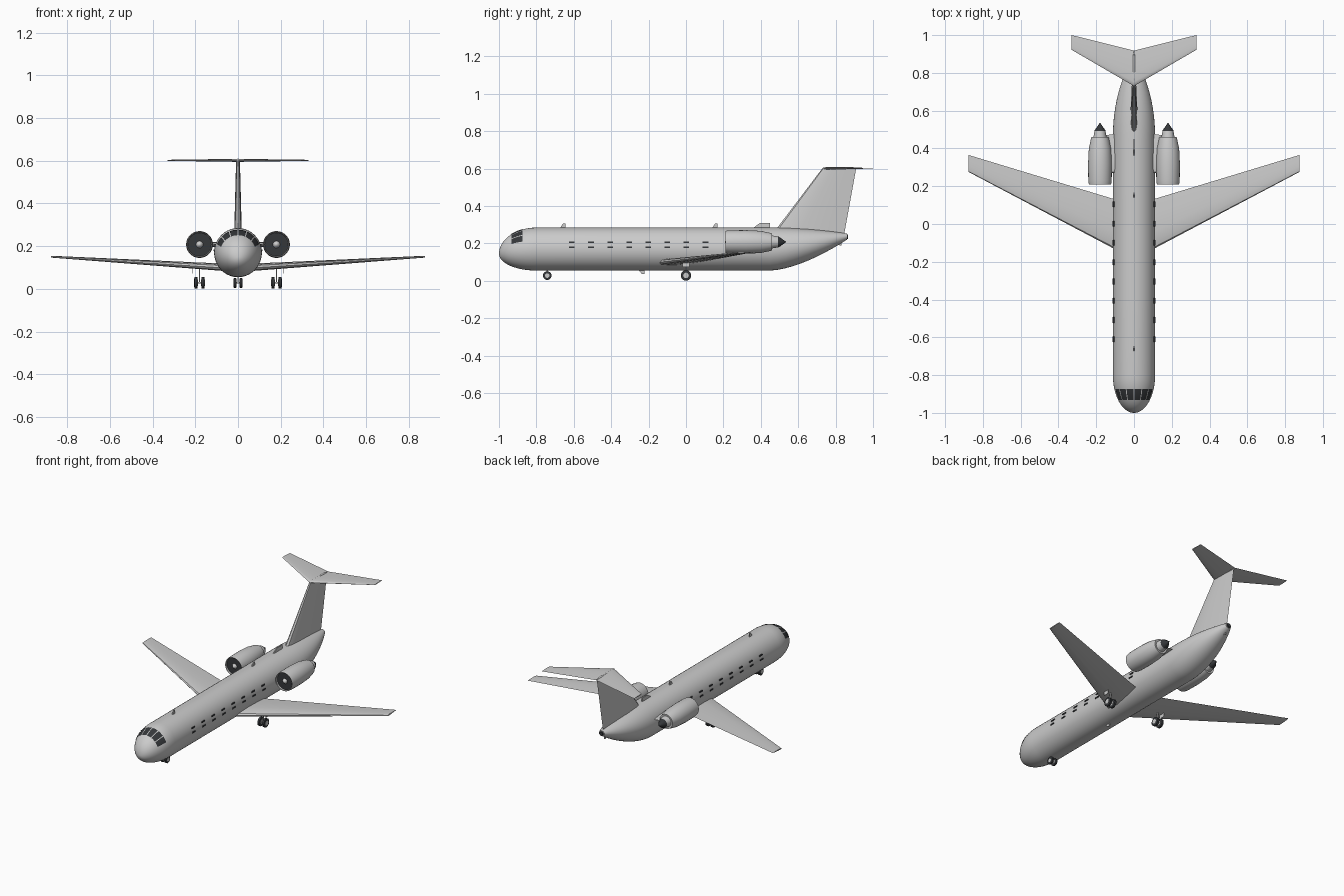
import bpy, bmesh, math
from mathutils import Vector

cube = bpy.data.objects.get("Cube")
if cube:
    bpy.data.objects.remove(cube, do_unlink=True)


def material(name, rgb):
    m = bpy.data.materials.new(name)
    m.use_nodes = True
    m.diffuse_color = (*rgb, 1)
    m.node_tree.nodes["Principled BSDF"].inputs["Base Color"].default_value = (*rgb, 1)
    return m


GREY = material("light grey paint", (0.6, 0.6, 0.6))
DARK = material("dark grey", (0.035, 0.038, 0.042))


def finish(name, bm, mat, smooth=True, angle=35):
    bmesh.ops.recalc_face_normals(bm, faces=bm.faces)
    mesh = bpy.data.meshes.new(name)
    bm.to_mesh(mesh)
    bm.free()
    mesh.materials.append(mat)
    ob = bpy.data.objects.new(name, mesh)
    bpy.context.collection.objects.link(ob)
    if smooth:
        bpy.ops.object.select_all(action='DESELECT')
        ob.select_set(True)
        bpy.context.view_layer.objects.active = ob
        bpy.ops.object.shade_smooth_by_angle(angle=math.radians(angle))
    return ob


def loft(name, rings, mat, caps=True):
    """Skin a list of closed rings of points."""
    bm = bmesh.new()
    loops = [[bm.verts.new(p) for p in ring] for ring in rings]
    n = len(loops[0])
    for a, b in zip(loops, loops[1:]):
        for i in range(n):
            j = (i + 1) % n
            bm.faces.new((a[i], a[j], b[j], b[i]))
    if caps:
        bm.faces.new(loops[0])
        bm.faces.new(loops[-1])
    return finish(name, bm, mat)


def lathe(name, centre, profile, mat, axis='Y', n=28, caps=True):
    """Round part about an axis; the profile lists (offset, radius)."""
    rings = []
    for d, r in profile:
        ring = []
        for i in range(n):
            a = math.tau * i / n
            c, s = r * math.cos(a), r * math.sin(a)
            p = (c, d, s) if axis == 'Y' else (d, c, s)
            ring.append(Vector(centre) + Vector(p))
        rings.append(ring)
    return loft(name, rings, mat, caps)


def box(name, centre, size, mat):
    bm = bmesh.new()
    bmesh.ops.create_cube(bm, size=1)
    for v in bm.verts:
        v.co = Vector(centre) + Vector([a * b for a, b in zip(v.co, size)])
    return finish(name, bm, mat, False)


def airfoil(lead, trail, thick, normal):
    """Closed aerofoil ring from leading to trailing edge."""
    shape = [(0, 0), (.03, .3), (.12, .46), (.35, .5), (.7, .28)]
    lead, trail, up = Vector(lead), Vector(trail), Vector(normal) * thick
    top = [lead.lerp(trail, t) + up * h for t, h in shape]
    low = [lead.lerp(trail, t) - up * h for t, h in shape[:0:-1]]
    return top + [trail] + low


def blade(name, y0, y1, z0, z1, sweep, mat=GREY):
    """Thin swept aerial on the centreline."""
    h = .003
    low = [(-h, y0, z0), (h, y0, z0), (h, y1, z0), (-h, y1, z0)]
    top = [(-h, y0 + sweep, z1), (h, y0 + sweep, z1), (h, y1, z1), (-h, y1, z1)]
    return loft(name, [low, top], mat)


# Fuselage: elliptical nose, straight cabin, upswept tail
def section(y):
    if y < -.8:
        t = (y + 1) / .2
        f = math.sqrt(max(0, 1 - (1 - t) ** 2))
        return .112 * f, .145 - .09 * f, .145 + .14 * f
    t = max(0, (y - .45) / .41)
    return .112 * (1 - .82 * t ** 2.2), .055 + .165 * t ** 1.6, .285 - .032 * t ** 2


def skin(y, a, lift=0):
    w, lo, hi = section(y)
    return ((w + lift) * math.sin(a), y, (lo + hi) / 2 + ((hi - lo) / 2 + lift) * math.cos(a))


stations = [-1 + .2 * (1 - math.cos(math.pi / 2 * (i + .3) / 12.3)) for i in range(13)]
stations += [-.4, 0, .45] + [.45 + .41 * i / 10 for i in range(1, 11)]
loft("fuselage", [[skin(y, math.tau * i / 40) for i in range(40)] for y in stations], GREY)
lathe("tail_exhaust", (0, .855, .236), [(-.01, .016), (.012, .012)], DARK)

# Cockpit panes following the nose skin
span = math.radians(138) / 6
for k in range(6):
    bm = bmesh.new()
    start = (k - 3) * span + .025
    grid = [[bm.verts.new(skin(-.933 + .06 * r / 4, start + (span - .05) * c / 4, .002))
             for c in range(5)] for r in range(5)]
    for r in range(4):
        for c in range(4):
            bm.faces.new((grid[r][c], grid[r][c + 1], grid[r + 1][c + 1], grid[r + 1][c]))
    finish(f"cockpit_pane_{k + 1}", bm, DARK)

# Tail fin and high tailplane
loft("tail_fin", [airfoil((0, .47, .26), (0, .845, .245), .036, (1, 0, 0)),
                  airfoil((0, .73, .603), (0, .91, .603), .018, (1, 0, 0))], GREY)
lathe("fin_top_fairing", (0, .73, .603), [(0, .001), (.03, .007), (.15, .007), (.185, .001)], GREY, n=12)

for s, side in ((1, "left"), (-1, "right")):
    loft(f"{side}_wing", [airfoil((s * .06, -.155, .098), (s * .06, .118, .108), .034, (0, 0, 1)),
                          airfoil((s * .875, .275, .15), (s * .875, .365, .154), .008, (0, 0, 1))], GREY)
    loft(f"{side}_tailplane", [airfoil((0, .73, .602), (0, .918, .602), .014, (0, 0, 1)),
                               airfoil((s * .33, .922, .602), (s * .33, 1, .602), .005, (0, 0, 1))], GREY)

    # Rear engine with hollow intake, fan, spinner and exhaust plug
    hub = (s * .18, 0, .208)
    lathe(f"{side}_nacelle", hub, [(.235, .054), (.212, .056), (.21, .059), (.23, .062), (.32, .063),
                                   (.4, .059), (.46, .046), (.458, .034)], GREY, caps=False)
    lathe(f"{side}_fan", hub, [(.222, .055), (.236, .054)], DARK)
    lathe(f"{side}_spinner", hub, [(.208, .002), (.213, .01), (.223, .017)], GREY)
    lathe(f"{side}_exhaust_pipe", hub, [(.45, .036), (.492, .029)], GREY)
    lathe(f"{side}_exhaust_plug", hub, [(.485, .03), (.497, .028), (.535, .001)], DARK)
    loft(f"{side}_pylon", [airfoil((s * .08, .27, .208), (s * .08, .48, .208), .022, (0, 0, 1)),
                           airfoil((s * .15, .27, .208), (s * .15, .47, .208), .022, (0, 0, 1))], GREY)

    # Cabin windows in two slim rows
    for i in range(8):
        y = -.61 + .102 * i
        for row, z, x in (("upper", .207, .1065), ("lower", .181, .111)):
            box(f"{side}_{row}_window_{i + 1}", (s * x, y, z), (.008, .03, .008), DARK)

    # Twin main wheels, leg and gear door
    for k, x in enumerate((.164, .197)):
        lathe(f"{side}_main_tyre_{k + 1}", (s * x, 0, .029),
              [(-.008, .02), (-.006, .028), (.006, .028), (.008, .02)], DARK, 'X', 24)
        lathe(f"{side}_main_hub_{k + 1}", (s * x, 0, .029), [(-.009, .015), (.009, .015)], GREY, 'X', 16)
    box(f"{side}_main_axle", (s * .18, 0, .029), (.03, .008, .008), GREY)
    box(f"{side}_main_leg", (s * .18, 0, .066), (.006, .008, .08), GREY)
    box(f"{side}_gear_door", (s * .212, 0, .09), (.003, .04, .034), GREY)

    # Nose wheels
    lathe(f"{side}_nose_tyre", (s * .014, -.742, .028),
          [(-.007, .017), (-.005, .023), (.005, .023), (.007, .017)], DARK, 'X', 24)
    lathe(f"{side}_nose_hub", (s * .014, -.742, .028), [(-.008, .012), (.008, .012)], GREY, 'X', 16)

box("nose_axle", (0, -.742, .028), (.026, .007, .007), GREY)
box("nose_leg", (0, -.742, .05), (.007, .008, .045), GREY)

# Aerials and small fairings
blade("front_aerial", -.675, -.645, .28, .307, .018)
blade("middle_aerial", .138, .168, .28, .307, .018)
blade("rear_air_scoop", .355, .45, .28, .309, .04)
blade("belly_aerial", -.255, -.222, .06, .038, .018)
blade("tail_skid", .805, .832, .215, .19, .015)
